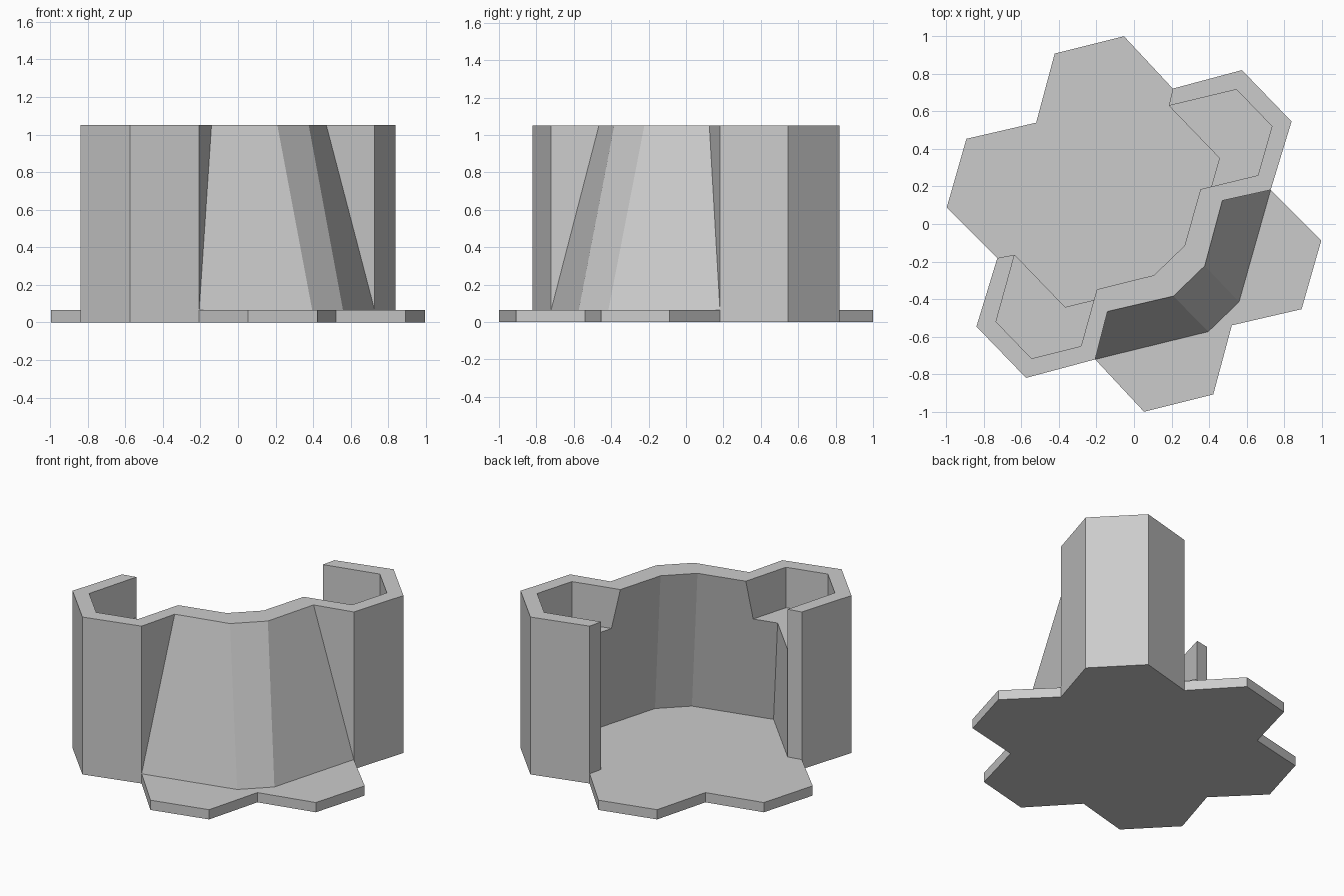
import bpy, bmesh
from math import radians, sin, cos

if "Cube" in bpy.data.objects:
    bpy.data.objects.remove(bpy.data.objects["Cube"])

TURN = radians(44)            # everything is built facing -y, then turned
BASE, LEDGE, TOP = 0.065, 0.78, 1.05


def polar(r, deg):
    return (r * cos(radians(deg)), r * sin(radians(deg)))


def make_object(name, bm):
    bmesh.ops.recalc_face_normals(bm, faces=bm.faces)
    mesh = bpy.data.meshes.new(name)
    bm.to_mesh(mesh)
    bm.free()
    obj = bpy.data.objects.new(name, mesh)
    obj.rotation_euler.z = TURN
    bpy.context.collection.objects.link(obj)
    return obj


# Base plate: six flat-ended lobes with notches between them
outline = []
for i in range(6):
    a = 60 * i
    outline += [polar(1.001, a - 10.95), polar(1.001, a + 10.95), polar(0.75, a + 30)]
bm = bmesh.new()
face = bm.faces.new([bm.verts.new((x, y, 0)) for x, y in outline])
ext = bmesh.ops.extrude_face_region(bm, geom=[face], use_keep_orig=True)
for v in ext["geom"]:
    if isinstance(v, bmesh.types.BMVert):
        v.co.z = BASE
make_object("base_plate", bm)

# Wall: right half, mirrored to the left
bm = bmesh.new()


def ring(points, z):
    return [bm.verts.new((x, y, z)) for x, y in points]


# Lobe profiles, from the front notch round to the back end
lobe = [polar(0.75, -30), polar(1.001, -10.95), polar(1.001, 10.95), polar(0.75, 30)]
pocket = [(0.655, -0.272), (0.89, -0.136), (0.89, 0.136), (0.571, 0.324)]

out_top = ring([(0, -0.422), (0.116, -0.422), (0.425, -0.237)] + lobe, TOP)
out_low = ring([(0, -0.687), (0.114, -0.687)] + lobe, BASE)
in_top = ring([(0, -0.27), (0.113, -0.27), (0.384, -0.113)] + pocket, TOP)
ledge = ring([(0.434, -0.143)] + pocket + [(0.571, -0.064)], LEDGE)
in_low = ring([(0, -0.485), (0.113, -0.485), (0.571, -0.22), pocket[-1]], BASE)


def strip(low, high):
    for i in range(len(low) - 1):
        bm.faces.new((low[i], low[i + 1], high[i + 1], high[i]))


# Rim, lobe sides and pocket sides
strip(in_top, out_top)
strip(out_low[2:], out_top[3:])
strip(ledge[:5], in_top[2:])
# Leaning front, outside
strip(out_low[:3], out_top[:3])
bm.faces.new((out_low[2], out_top[3], out_top[2]))
# Leaning front, inside
strip(in_low[:2], in_top[:2])
bm.faces.new((in_low[1], in_low[2], ledge[5], ledge[0], in_top[2], in_top[1]))
# Pocket floor, block side, back end and underside
bm.faces.new(ledge)
bm.faces.new((in_low[2], in_low[3], ledge[4], ledge[5]))
bm.faces.new((out_low[5], in_low[3], ledge[4], in_top[6], out_top[6]))
bm.faces.new(out_low + in_low[::-1])

wall = make_object("lobed_wall", bm)
mirror = wall.modifiers.new("mirror", 'MIRROR')
mirror.use_axis[0] = True
mirror.use_mirror_merge = True
